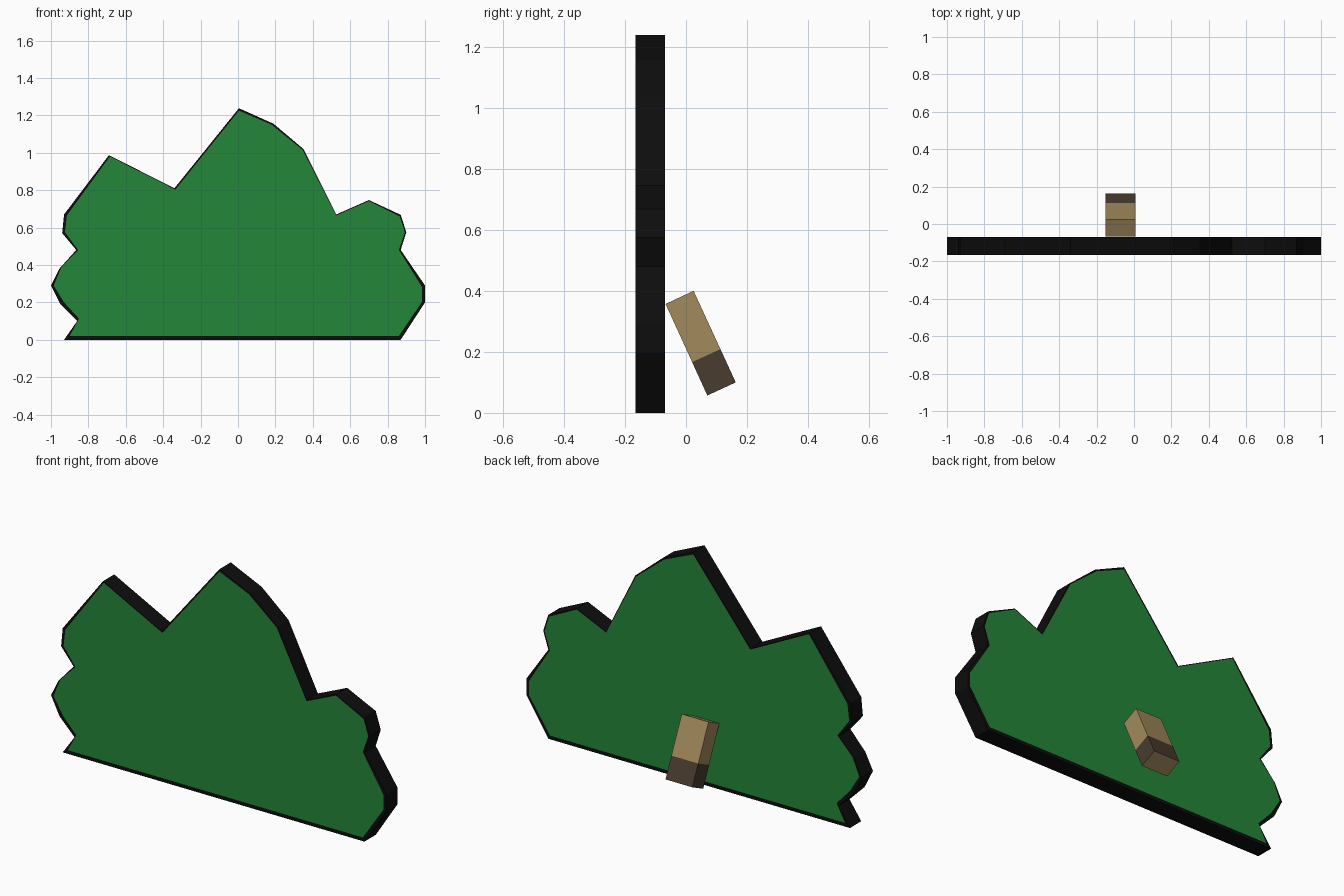
import bpy, bmesh
from mathutils import Vector

if "Cube" in bpy.data.objects:
    bpy.data.objects.remove(bpy.data.objects["Cube"])


def material(name, rgb):
    lin = [((c / 255 + 0.055) / 1.055) ** 2.4 if c > 10 else c / 255 / 12.92 for c in rgb]
    m = bpy.data.materials.new(name)
    m.diffuse_color = (*lin, 1)
    m.use_nodes = True
    m.node_tree.nodes["Principled BSDF"].inputs["Base Color"].default_value = m.diffuse_color
    return m


GREEN = material("leaf green", (36, 134, 57))
BLACK = material("outline black", (13, 13, 13))
TAN = material("tan wood", (162, 138, 92))
DARK = material("dark wood", (73, 60, 47))


def finish(bm, name, mats):
    bmesh.ops.recalc_face_normals(bm, faces=bm.faces[:])
    bmesh.ops.triangulate(bm, faces=[f for f in bm.faces if len(f.verts) > 4])
    me = bpy.data.meshes.new(name)
    bm.to_mesh(me)
    bm.free()
    for m in mats:
        me.materials.append(m)
    ob = bpy.data.objects.new(name, me)
    bpy.context.collection.objects.link(ob)
    return ob


# bush silhouette (x, z) and the painted leaf area inside its outline
OUTER = [(-.93, 0), (-.86, .10), (-.95, .19), (-1, .29), (-.955, .38), (-.865, .48),
         (-.94, .57), (-.93, .67), (-.69, .987), (-.34, .81), (.005, 1.238), (.19, 1.155),
         (.35, 1.02), (.525, .67), (.70, .747), (.87, .668), (.90, .575), (.87, .48),
         (1, .29), (1, .20), (.87, 0)]
INNER = [(-.90, .02), (-.85, .113), (-.93, .20), (-.985, .29), (-.945, .387), (-.855, .48),
         (-.925, .575), (-.915, .665), (-.685, .98), (-.335, .803), (.005, 1.225), (.18, 1.15),
         (.346, 1.015), (.525, .665), (.70, .742), (.865, .66), (.892, .575), (.86, .48),
         (.985, .28), (.985, .205), (.86, .02)]

# bush board
bm = bmesh.new()
rims = []
n = len(OUTER)
for y in (-.165, -.069):
    out = [bm.verts.new((x, y, z)) for x, z in OUTER]
    inn = [bm.verts.new((x, y, z)) for x, z in INNER]
    bm.faces.new(inn).material_index = 0
    for i in range(n):
        j = (i + 1) % n
        bm.faces.new((out[i], out[j], inn[j], inn[i])).material_index = 1
    rims.append(out)
for i in range(n):
    j = (i + 1) % n
    bm.faces.new((rims[0][i], rims[0][j], rims[1][j], rims[1][i])).material_index = 1
finish(bm, "bush_board", [GREEN, BLACK])

# leaning support block, painted dark around its foot
SIDE = [(-.067, .357), (.025, .40), (.163, .10), (.07, .057)]
bm = bmesh.new()
a, b = [[bm.verts.new((x, y, z)) for y, z in SIDE] for x in (-.152, .008)]
bm.faces.new(a)
bm.faces.new(b)
for i in range(4):
    j = (i + 1) % 4
    bm.faces.new((a[i], a[j], b[j], b[i]))
axis = Vector((0, -.138, .30)).normalized()
cut = Vector((0, .065, .187))
bmesh.ops.bisect_plane(bm, geom=bm.verts[:] + bm.edges[:] + bm.faces[:],
                       plane_co=cut, plane_no=axis)
bm.normal_update()
for f in bm.faces:
    below = (f.calc_center_median() - cut).dot(axis) < 0
    is_end = abs(f.normal.dot(axis)) > .9
    f.material_index = 1 if below and not is_end else 0
finish(bm, "support_block", [TAN, DARK])
